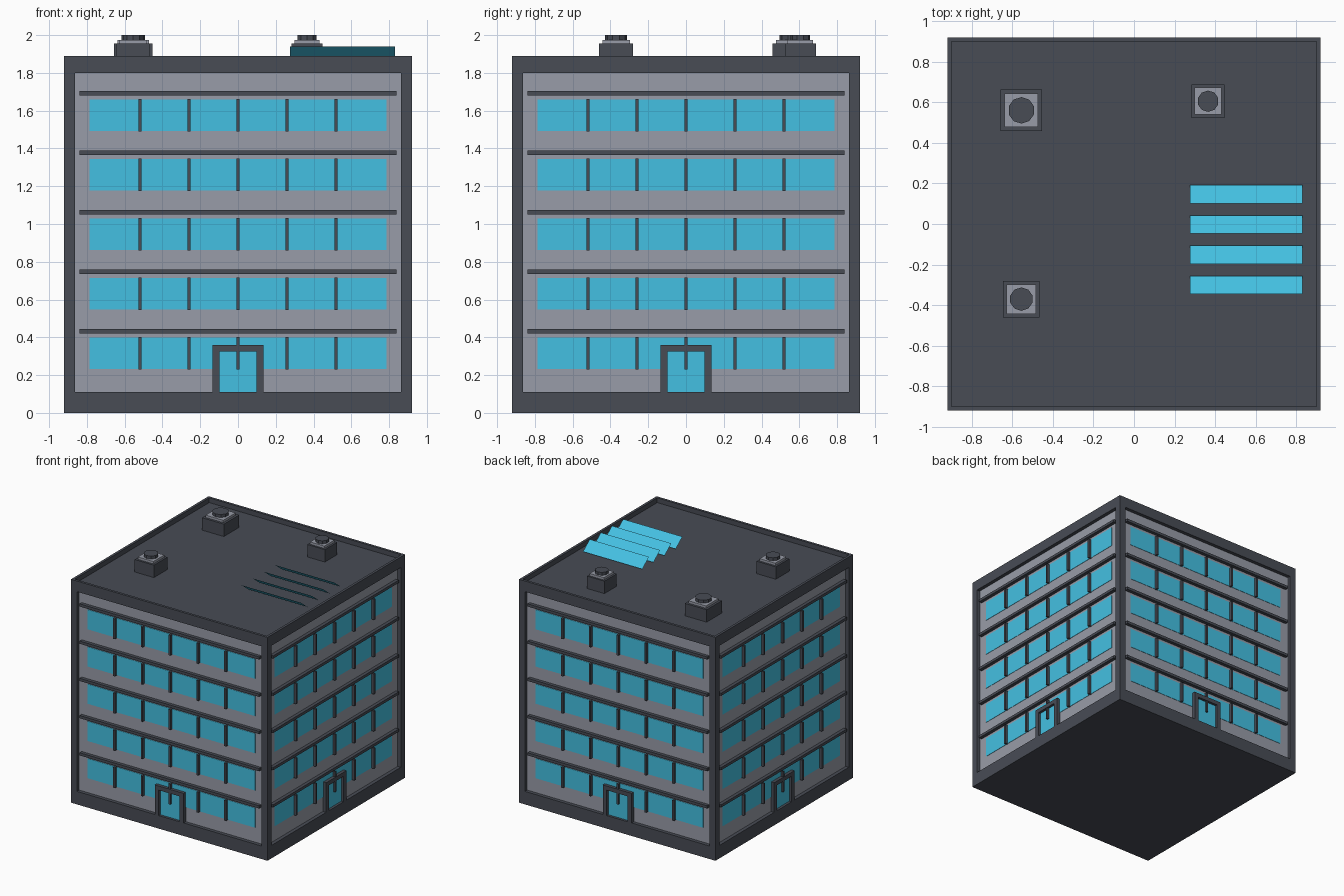
import bpy
import bmesh
from math import pi
from mathutils import Matrix, Vector

if "Cube" in bpy.data.objects:
    bpy.data.objects.remove(bpy.data.objects["Cube"])


def material(name, srgb):
    col = [(c / 255 / 12.92 if c < 11 else ((c / 255 + 0.055) / 1.055) ** 2.4) for c in srgb] + [1]
    m = bpy.data.materials.new(name)
    m.use_nodes = True
    m.diffuse_color = col
    m.node_tree.nodes["Principled BSDF"].inputs["Base Color"].default_value = col
    return m


dark = material("charcoal", (72, 76, 85))
grey = material("wall grey", (152, 156, 168))
blue = material("glass blue", (68, 192, 226))

HALF, TOP, ROOF = 0.92, 1.89, 1.85
DEPTH = 0.03                  # facade recess
WALL = -HALF + DEPTH          # y of the front wall surface
SILL, HEAD, JAMB = 0.11, 1.80, 0.84
FLOORS = [i * 0.315 for i in range(5)]


def finish(name, bm, *mats):
    bmesh.ops.recalc_face_normals(bm, faces=bm.faces)
    me = bpy.data.meshes.new(name)
    bm.to_mesh(me)
    bm.free()
    for m in mats:
        me.materials.append(m)
    ob = bpy.data.objects.new(name, me)
    bpy.context.collection.objects.link(ob)
    return ob


def add_box(bm, x0, x1, y0, y1, z0, z1):
    size = Matrix.Diagonal((x1 - x0, y1 - y0, z1 - z0, 1))
    centre = Matrix.Translation(((x0 + x1) / 2, (y0 + y1) / 2, (z0 + z1) / 2))
    return bmesh.ops.create_cube(bm, size=1, matrix=centre @ size)["verts"]


def on_four_sides(name, boxes, mat):
    """Build front boxes and repeat them on each facade."""
    for i, side in enumerate(("front", "left", "back", "right")):
        bm = bmesh.new()
        for b in boxes:
            add_box(bm, *b)
        bmesh.ops.rotate(bm, verts=bm.verts, matrix=Matrix.Rotation(i * pi / 2, 3, "Z"))
        finish(f"{side}_{name}", bm, mat)


def sink(bm, face, depth):
    """Push a face straight inward."""
    n = face.normal.copy()
    new = bmesh.ops.extrude_discrete_faces(bm, faces=[face])["faces"][0]
    bmesh.ops.translate(bm, verts=new.verts, vec=-n * depth)
    return new


# Building shell with a recessed grey wall on each side and a sunken roof
bm = bmesh.new()
add_box(bm, -HALF, HALF, -HALF, HALF, 0, TOP)
bm.normal_update()
sides = [f for f in bm.faces if abs(f.normal.z) < 0.5]
roof = next(f for f in bm.faces if f.normal.z > 0.5)
bmesh.ops.inset_individual(bm, faces=sides, thickness=HALF - JAMB)
for f in sides:
    for v in f.verts:
        v.co.z = SILL if v.co.z < 1 else HEAD
    sink(bm, f, DEPTH).material_index = 1
bmesh.ops.inset_individual(bm, faces=[roof], thickness=0.03)
sink(bm, roof, TOP - ROOF)
finish("building_shell", bm, dark, grey)

# Floor bands, window strips and mullions
on_four_sides("floor_bands", [(-JAMB, JAMB, -HALF + 0.002, WALL, 0.42 + z, 0.443 + z) for z in FLOORS], dark)
on_four_sides("windows", [(-0.785, 0.785, WALL - 0.003, WALL, 0.233 + z, 0.4 + z) for z in FLOORS], blue)
on_four_sides("mullions", [(x - 0.008, x + 0.008, -HALF + 0.004, WALL, 0.23 + z, 0.402 + z)
                           for z in FLOORS for x in (-0.52, -0.26, 0, 0.26, 0.52)], dark)

# Doorways: two posts, a lintel and a glass door
on_four_sides("door_frame", [(-0.135, -0.098, -HALF, WALL, SILL, 0.325),
                             (0.098, 0.135, -HALF, WALL, SILL, 0.325),
                             (-0.135, 0.135, -HALF, WALL, 0.325, 0.36)], dark)
on_four_sides("door_glass", [(-0.098, 0.098, WALL - 0.009, WALL, SILL, 0.325)], blue)

# Rooftop vents: square base, grey collar, round cap
for i, (x, y, r) in enumerate([(-0.555, 0.56, 0.102), (-0.555, -0.37, 0.09), (0.365, 0.605, 0.082)], 1):
    for part, k, z0, z1, mat in (("base", 1, ROOF, 1.955, dark), ("collar", 0.81, 1.955, 1.975, grey)):
        bm = bmesh.new()
        add_box(bm, x - r * k, x + r * k, y - r * k, y + r * k, z0, z1)
        finish(f"vent_{part}_{i}", bm, mat)
    bm = bmesh.new()
    bmesh.ops.create_cone(bm, cap_ends=True, segments=10, radius1=r * 0.64, radius2=r * 0.64, depth=0.025,
                          matrix=Matrix.Translation((x, y, 1.9875)))
    finish(f"vent_cap_{i}", bm, dark)

# Tilted solar panels, high edge to the front
for i in range(4):
    y = -0.345 + i * 0.149
    bm = bmesh.new()
    bm.faces.new([bm.verts.new(Vector(p)) for p in (
        (0.275, y, 1.94), (0.83, y, 1.94), (0.83, y + 0.09, 1.87), (0.275, y + 0.09, 1.87))])
    panel = finish(f"solar_panel_{i + 1}", bm, blue)
    if panel.data.polygons[0].normal.z < 0:
        panel.data.flip_normals()
